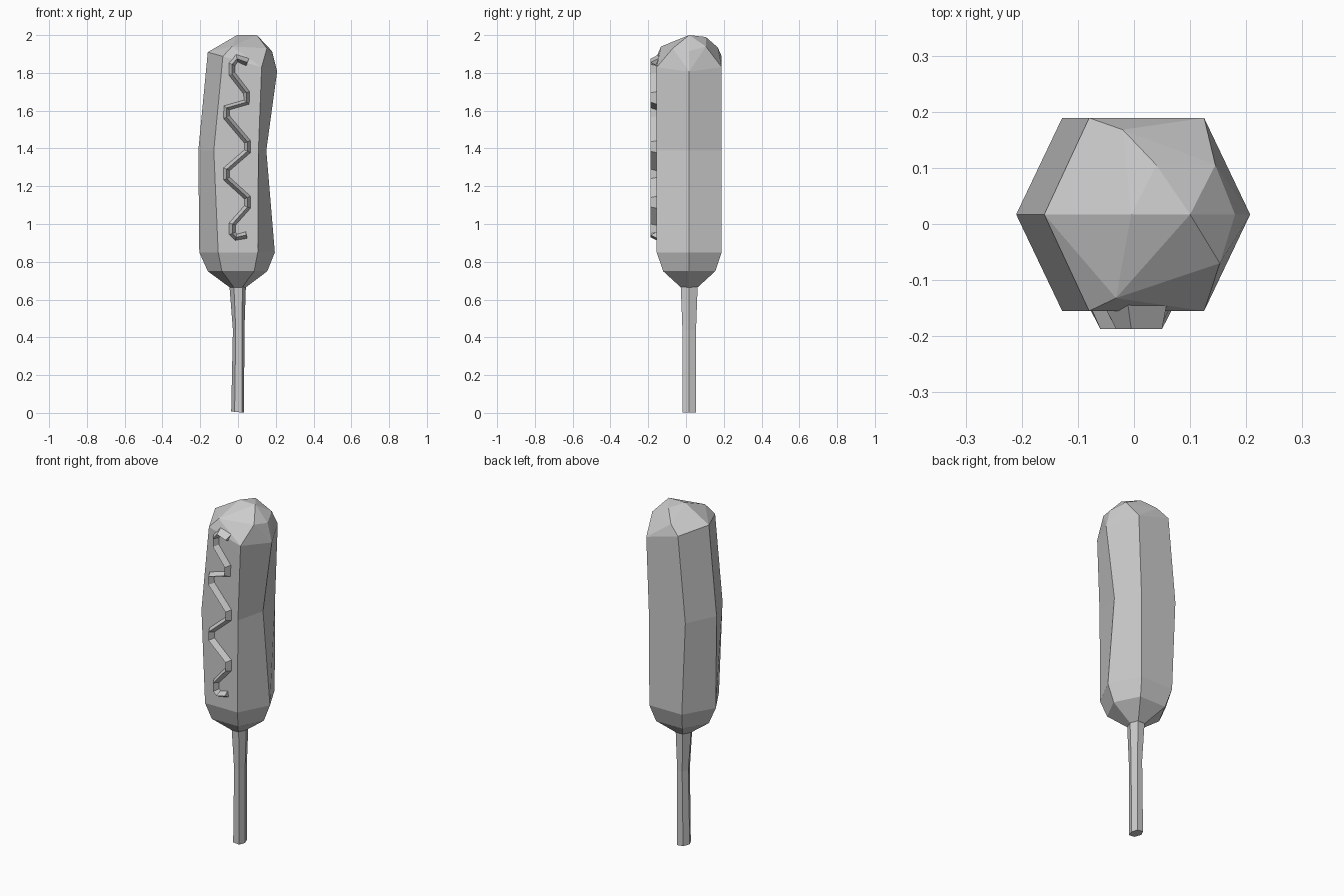
import bpy, bmesh
from mathutils import Vector

cube = bpy.data.objects.get("Cube")
if cube:
    bpy.data.objects.remove(cube, do_unlink=True)

grey = bpy.data.materials.new("plain grey")
grey.use_nodes = True
colour = (0.6, 0.6, 0.6, 1)
grey.diffuse_color = colour
grey.node_tree.nodes["Principled BSDF"].inputs["Base Color"].default_value = colour

MID = 0.017  # depth of the side ridges


def finish(name, bm):
    bmesh.ops.recalc_face_normals(bm, faces=bm.faces)
    mesh = bpy.data.meshes.new(name)
    bm.to_mesh(mesh)
    bm.free()
    mesh.materials.append(grey)
    bpy.context.collection.objects.link(bpy.data.objects.new(name, mesh))


def hex_ring(bm, z, left, inner_left, inner_right, right, depth, slope=0):
    """Six-sided ring with flat front and back and a ridge on each side."""
    outline = [(left, 0), (inner_left, -depth), (inner_right, -depth),
               (right, 0), (inner_right, depth), (inner_left, depth)]
    return [bm.verts.new((x, MID + y, z + slope * x)) for x, y in outline]


def bridge(bm, rings):
    for a, b in zip(rings, rings[1:]):
        n = len(a)
        for i in range(n):
            j = (i + 1) % n
            bm.faces.new((a[i], a[j], b[j], b[i]))


# Bent six-sided body
bm = bmesh.new()
rings = [hex_ring(bm, *r) for r in (
    (0.665, -0.045, -0.022, 0.022, 0.042, 0.045),
    (0.75, -0.16, -0.085, 0.085, 0.155, 0.138),
    (0.85, -0.205, -0.105, 0.105, 0.195, 0.172),
    (1.39, -0.21, -0.128, 0.108, 0.15, 0.172),
    (1.865, -0.16, -0.08, 0.125, 0.207, 0.172, -0.28),
)]
bridge(bm, rings)
bm.faces.new(rings[0])

# Faceted crown, wrapped over the tilted upper ring
top = rings[-1]
crown = [bm.verts.new(p) for p in (
    (-0.005, MID, 2.0), (0.1, MID, 2.0),
    (0.04, 0.105, 1.99), (0.145, 0.105, 1.94), (-0.02, 0.168, 1.935),
    (0.18, MID, 1.915), (0.153, -0.07, 1.93), (-0.032, -0.132, 1.94))]
bmesh.ops.convex_hull(bm, input=top + crown)
inside = [f for f in bm.faces if all(v in top for v in f.verts)]
bmesh.ops.delete(bm, geom=inside, context="FACES_ONLY")
finish("body", bm)

# Tapered stick
bm = bmesh.new()
rings = [hex_ring(bm, *r) for r in (
    (0.004, -0.036, -0.018, 0.02, 0.032, 0.036, -0.1),
    (0.44, -0.027, -0.012, 0.02, 0.034, 0.036),
    (0.68, -0.046, -0.022, 0.024, 0.042, 0.045),
)]
bridge(bm, rings)
bm.faces.new(rings[0])
bm.faces.new(rings[-1])
finish("stick", bm)

# Zigzag sauce: a ridged strip along a wavy path on the front
path = [Vector((0.05, 1.855)), Vector((-0.005, 1.875))]
turns = [(-0.032, 1.82), (0.045, 1.67), (-0.06, 1.59), (0.05, 1.41),
         (-0.06, 1.265), (0.05, 1.115), (-0.03, 0.975)]
for x, z in turns:
    path += [Vector((x, z + 0.025)), Vector((x, z - 0.025))]
path += [Vector((-0.01, 0.93)), Vector((0.045, 0.942))]

bm = bmesh.new()
sections = []
for i, p in enumerate(path):
    ahead = (path[min(i + 1, len(path) - 1)] - p).normalized()
    behind = (p - path[max(i - 1, 0)]).normalized()
    along = (ahead + behind).normalized()
    side = Vector((along.y, -along.x)) * 0.026
    a, b = p - side, p + side
    sections.append([bm.verts.new(c) for c in (
        (a.x, -0.14, a.y), (p.x, -0.187, p.y), (b.x, -0.14, b.y))])
bridge(bm, sections)
bm.faces.new(sections[0])
bm.faces.new(sections[-1])
finish("sauce_zigzag", bm)
